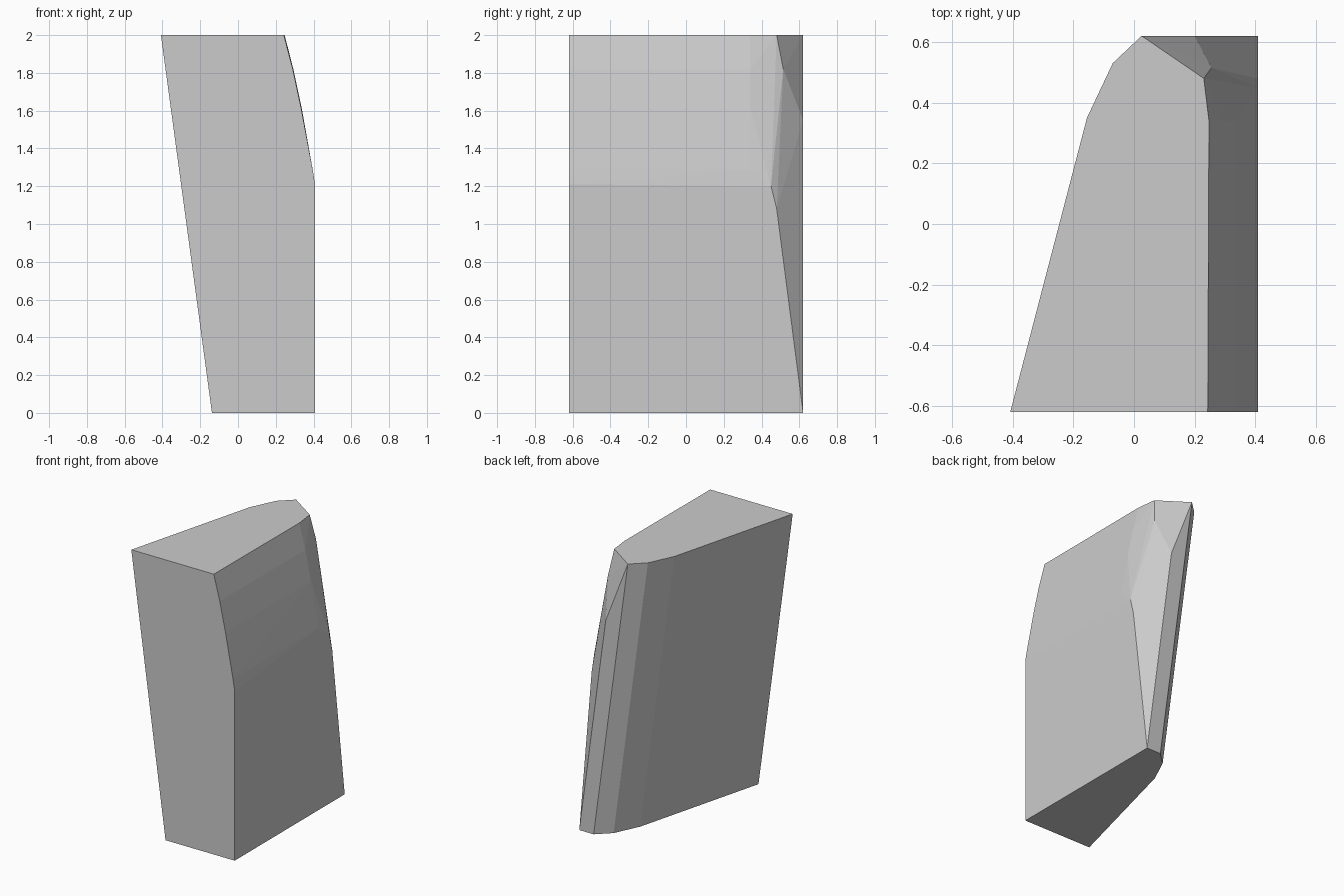
import bpy, bmesh, math

if "Cube" in bpy.data.objects:
    bpy.data.objects.remove(bpy.data.objects["Cube"])

FRONT, BACK, RIGHT, TOP = -0.62, 0.62, 0.408, 2.0
LEAN = 0.27  # sideways shift of the left side from bottom to top

points = []

# Left side and rounded back-left corner: one outline, sheared over the height
for x, y in [(-0.408, FRONT), (-0.155, 0.35), (-0.07, 0.53), (0.025, BACK)]:
    points += [(x, y, TOP), (x + LEAN, y, 0)]

# Right side: upright wall that curves inward toward the top
for x, z in [(0.243, TOP), (0.29, 1.82), (0.335, 1.61), (0.395, 1.29), (RIGHT, 1.21), (RIGHT, 0)]:
    points.append((x, FRONT, z))
for x, z in [(0.247, TOP), (0.293, 1.82), (0.338, 1.61), (0.395, 1.29)]:
    points.append((x, 0.34, z))

# Cut-off back-right corner
points += [
    (RIGHT, BACK, 0), (RIGHT, 0.48, 1.08), (RIGHT, 0.45, 1.2),
    (0.255, 0.515, 1.82), (0.23, 0.48, TOP), (0.2, BACK, 1.55),
]

# Solid block wrapped around the outline points
bm = bmesh.new()
for p in points:
    bm.verts.new(p)
bmesh.ops.convex_hull(bm, input=bm.verts[:])
loose = [v for v in bm.verts if not v.link_faces]
bmesh.ops.delete(bm, geom=loose, context='VERTS')
bmesh.ops.dissolve_limit(bm, angle_limit=math.radians(0.5), verts=bm.verts[:], edges=bm.edges[:])
bmesh.ops.recalc_face_normals(bm, faces=bm.faces[:])
mesh = bpy.data.meshes.new("leaning_block")
bm.to_mesh(mesh)
bm.free()

block = bpy.data.objects.new("leaning_block", mesh)
bpy.context.collection.objects.link(block)

grey = bpy.data.materials.new("light_grey")
grey.diffuse_color = (0.6, 0.6, 0.6, 1)
grey.use_nodes = True
grey.node_tree.nodes["Principled BSDF"].inputs["Base Color"].default_value = grey.diffuse_color
mesh.materials.append(grey)
